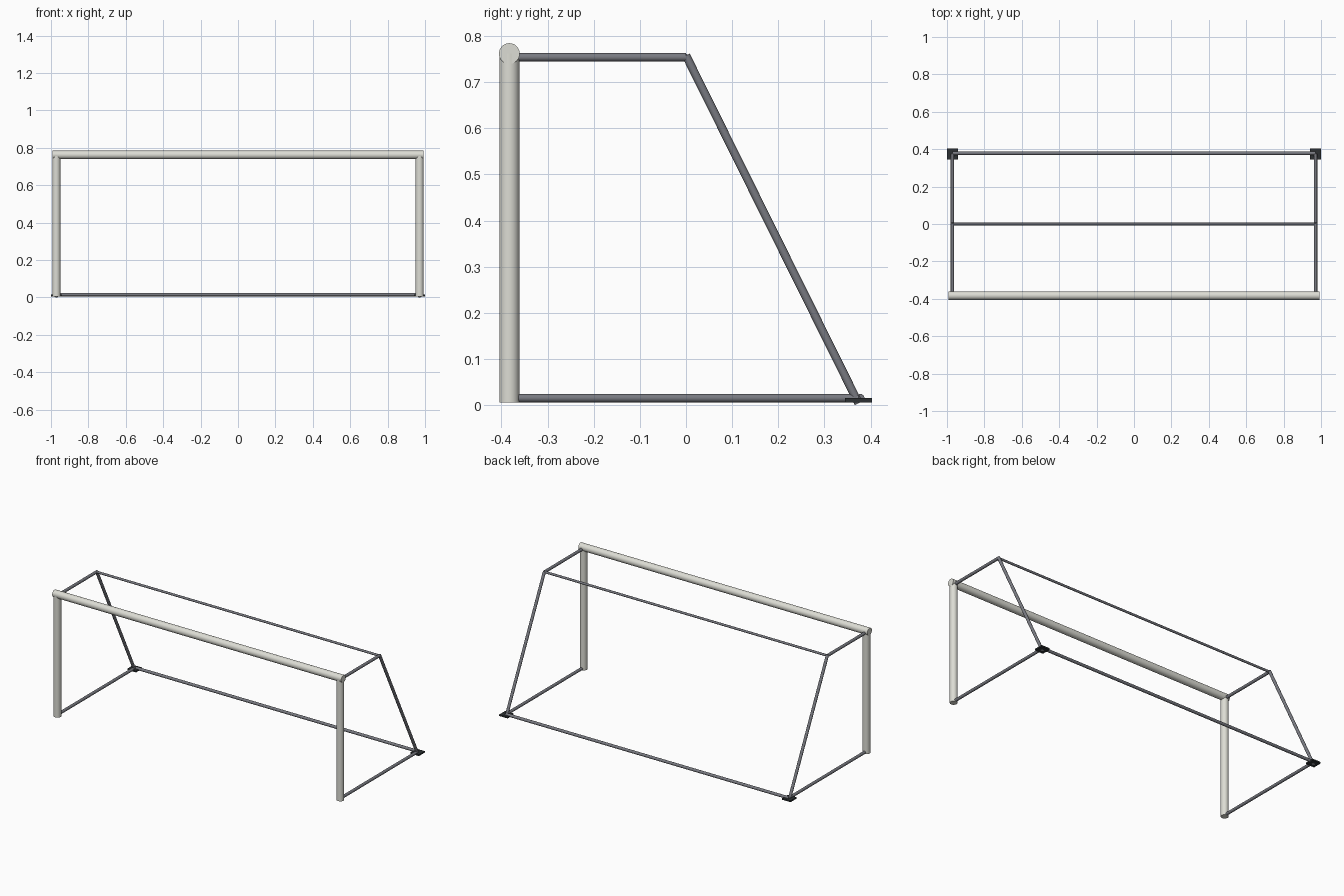
import bpy
from mathutils import Vector

cube = bpy.data.objects.get("Cube")
if cube:
    bpy.data.objects.remove(cube, do_unlink=True)


def material(name, color):
    mat = bpy.data.materials.new(name)
    mat.use_nodes = True
    mat.diffuse_color = (*color, 1)
    bsdf = next(n for n in mat.node_tree.nodes if n.type == 'BSDF_PRINCIPLED')
    bsdf.inputs["Base Color"].default_value = (*color, 1)
    return mat


WHITE = material("off_white_paint", (0.72, 0.72, 0.66))
STEEL = material("grey_steel", (0.19, 0.195, 0.22))
DARK = material("dark_rubber", (0.025, 0.03, 0.032))


def tube(name, start, end, radius, mat, sides=24):
    """Straight capped tube between two points."""
    a, b = Vector(start), Vector(end)
    bpy.ops.mesh.primitive_cylinder_add(vertices=sides, radius=radius,
                                        depth=(b - a).length, location=(a + b) / 2)
    obj = bpy.context.object
    obj.name = name
    obj.rotation_euler = (b - a).to_track_quat('Z', 'Y').to_euler()
    obj.data.materials.append(mat)
    bpy.ops.object.shade_smooth_by_angle()
    return obj


# Key dimensions
SIDE = 0.971
FRONT, BACK = -0.383, 0.374
TOP, RAIL, FLOOR = 0.762, 0.754, 0.015
POST_R, TUBE_R = 0.0217, 0.009

# Front frame
tube("crossbar", (-0.992, FRONT, TOP), (0.992, FRONT, TOP), 0.0225, WHITE, 32)

# Posts, side frames and feet
for side, s in (("left", 1), ("right", -1)):
    x = s * SIDE
    tube(side + "_post", (x, FRONT, 0.006), (x, FRONT, TOP), POST_R, WHITE, 32)
    tube(side + "_top_rail", (x, FRONT, RAIL), (x, 0, RAIL), TUBE_R, STEEL)
    tube(side + "_back_stay", (x, 0, RAIL + 0.004), (x, BACK, 0.004), TUBE_R, STEEL)
    tube(side + "_ground_rail", (x, FRONT, FLOOR), (x, BACK, FLOOR), TUBE_R, STEEL)

    bpy.ops.mesh.primitive_cube_add(size=1, location=(x, BACK, 0.0105))
    foot = bpy.context.object
    foot.name = side + "_foot_plate"
    foot.scale = (0.058, 0.058, 0.009)
    foot.data.materials.append(DARK)

# Long bars joining the two sides
tube("rear_ground_bar", (-SIDE, 0.378, FLOOR), (SIDE, 0.378, FLOOR), TUBE_R, STEEL)
tube("rear_top_bar", (-SIDE, 0, RAIL), (SIDE, 0, RAIL), 0.007, STEEL)
